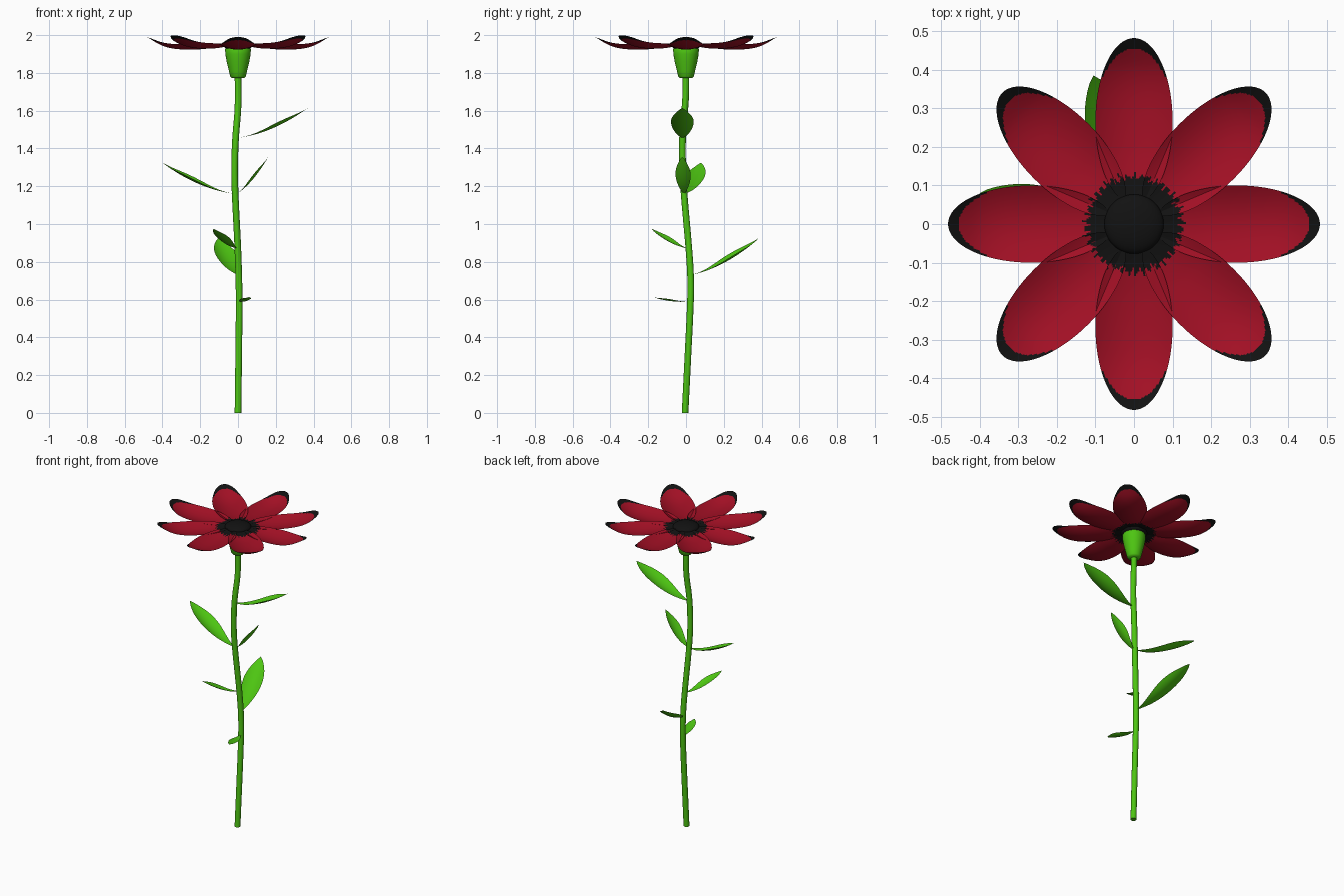
import bpy, math
from mathutils import Vector

if "Cube" in bpy.data.objects:
    bpy.data.objects.remove(bpy.data.objects["Cube"])


def material(name, rgb):
    m = bpy.data.materials.new(name)
    m.diffuse_color = (*rgb, 1)
    m.use_nodes = True
    m.node_tree.nodes["Principled BSDF"].inputs["Base Color"].default_value = m.diffuse_color
    return m


GREEN = material("leaf green", (0.075, 0.56, 0.006))
RED = material("petal red", (0.36, 0.005, 0.018))
BLACK = material("soft black", (0.006, 0.006, 0.006))


def make(name, verts, faces, mats, rule=None):
    me = bpy.data.meshes.new(name)
    me.from_pydata(verts, [], faces)
    for m in mats:
        me.materials.append(m)
    for p in me.polygons:
        p.use_smooth = True
        if rule:
            p.material_index = rule(p)
    ob = bpy.data.objects.new(name, me)
    bpy.context.collection.objects.link(ob)
    return ob


def sheet(name, point, nu, nv, mats, rule=None):
    """Grid surface: point(t, s) with t in 0..1 and s in -1..1."""
    verts = [point(i / nu, 2 * j / nv - 1) for i in range(nu + 1) for j in range(nv + 1)]
    n = nv + 1
    faces = [(i * n + j, (i + 1) * n + j, (i + 1) * n + j + 1, i * n + j + 1)
             for i in range(nu) for j in range(nv)]
    return make(name, verts, faces, mats, rule)


def lathe(name, profile, mat, n=32):
    verts = [(r * math.cos(k * math.tau / n), r * math.sin(k * math.tau / n), z)
             for r, z in profile for k in range(n)]
    faces = [(i * n + k, i * n + (k + 1) % n, (i + 1) * n + (k + 1) % n, (i + 1) * n + k)
             for i in range(len(profile) - 1) for k in range(n)]
    return make(name, verts, faces, [mat])


def lerp_path(pts, x):
    """Smooth interpolation through (x, value) points (Catmull-Rom style)."""
    for i in range(len(pts) - 1):
        if x <= pts[i + 1][0] or i == len(pts) - 2:
            a, b = pts[i], pts[i + 1]
            p, q = pts[max(i - 1, 0)], pts[min(i + 2, len(pts) - 1)]
            h = b[0] - a[0]
            ma = (b[1] - p[1]) / (b[0] - p[0]) * h
            mb = (q[1] - a[1]) / (q[0] - a[0]) * h
            t = (x - a[0]) / h
            return ((2*t**3 - 3*t*t + 1) * a[1] + (t**3 - 2*t*t + t) * ma
                    + (3*t*t - 2*t**3) * b[1] + (t**3 - t*t) * mb)


# Stem: gently swaying tube
SX = [(0, 0), (0.6, 0.006), (0.85, 0), (1.16, -0.015), (1.3, -0.018), (1.45, -0.013),
      (1.62, 0), (1.8, 0)]
SY = [(0, -0.005), (0.3, 0.01), (0.6, 0.024), (0.73, 0.024), (0.87, 0.015), (1.16, -0.01),
      (1.3, -0.018), (1.5, -0.017), (1.65, -0.003), (1.8, 0)]
RINGS, SIDES = 40, 16
verts = []
for i in range(RINGS + 1):
    z = 1.8 * i / RINGS
    for k in range(SIDES):
        a = k * math.tau / SIDES
        verts.append((lerp_path(SX, z) + 0.0175 * math.cos(a),
                      lerp_path(SY, z) + 0.0175 * math.sin(a), z))
faces = [(i * SIDES + k, i * SIDES + (k + 1) % SIDES,
          (i + 1) * SIDES + (k + 1) % SIDES, (i + 1) * SIDES + k)
         for i in range(RINGS) for k in range(SIDES)]
faces.append(tuple(reversed(range(SIDES))))
stem = make("stem", verts, faces, [GREEN])
stem.data.polygons[-1].use_smooth = False

# Calyx cup under the petals
lathe("calyx", [(0.001, 1.772), (0.034, 1.772), (0.041, 1.782), (0.048, 1.81), (0.06, 1.86),
                (0.067, 1.9), (0.068, 1.925), (0.06, 1.94), (0.001, 1.942)], GREEN)

# Dark flower centre
lathe("flower_centre", [(0.077 * math.cos(a), 1.945 + 0.028 * math.sin(a))
                        for a in [k * math.pi / 20 for k in range(-4, 10)]] + [(0.0005, 1.973)],
      BLACK, 40)

# Petals: cupped ellipses with black tips and a ragged black base
RIDGE = [(0.05, 1.948), (0.1, 1.938), (0.2, 1.925), (0.32, 1.926), (0.4, 1.944), (0.482, 1.99)]
MID, HALF, WIDE = 0.267, 0.215, 0.1


def petal(index):
    ang = index * math.pi / 4
    lift = 0.009 * (index % 2)
    c, s = math.cos(ang), math.sin(ang)

    def point(t, v):
        u = -math.cos(math.pi * t)
        r = MID + HALF * u
        w = WIDE * math.sqrt(max(0, 1 - u * u))
        y = w * v
        z = lerp_path(RIDGE, r) + lift * r / 0.482 + 0.028 * (y / WIDE) ** 2
        return (r * c - y * s, r * s + y * c, z)

    def rule(p):
        x, y = p.center.x, p.center.y
        r, q = x * c + y * s, y * c - x * s
        ragged = 0.124 + 0.008 * math.sin(q * 330 + index) + 0.005 * math.sin(q * 790 + 2 * index)
        tip = ((r - 0.24) / 0.215) ** 2 + (q / 0.106) ** 2 > 1 and r > 0.38
        return 1 if math.hypot(x, y) < ragged or tip else 0

    sheet(f"petal_{index + 1}", point, 90, 32, [RED, BLACK], rule)


for i in range(8):
    petal(i)


# Leaves: cupped blades curving up from the stem
def leaf(name, z, tip, width, sag):
    base = Vector((lerp_path(SX, z), lerp_path(SY, z), z))
    d = Vector(tip) - base
    side = Vector((-d.y, d.x, 0)).normalized()
    up = d.normalized().cross(side)

    def point(t, v):
        w = width / 2 * max(0.0, math.sin(math.pi * t ** 1.4)) ** 0.8
        return (base + d * t + side * (w * v) + up * (0.15 * width * (w * v * 2 / width) ** 2)
                - Vector((0, 0, 4 * t * (1 - t) * sag)))

    sheet(name, point, 24, 10, [GREEN])


leaf("leaf_top", 1.455, (0.37, -0.02, 1.615), 0.12, 0.03)
leaf("leaf_upper_left", 1.16, (-0.40, 0.08, 1.325), 0.11, 0.03)
leaf("leaf_upper_right", 1.155, (0.16, -0.02, 1.355), 0.08, 0.025)
leaf("leaf_middle_front", 0.87, (-0.13, -0.18, 0.975), 0.075, 0.018)
leaf("leaf_middle_back", 0.73, (-0.105, 0.385, 0.925), 0.12, 0.03)
leaf("leaf_low", 0.59, (0.06, -0.175, 0.613), 0.055, 0.01)
